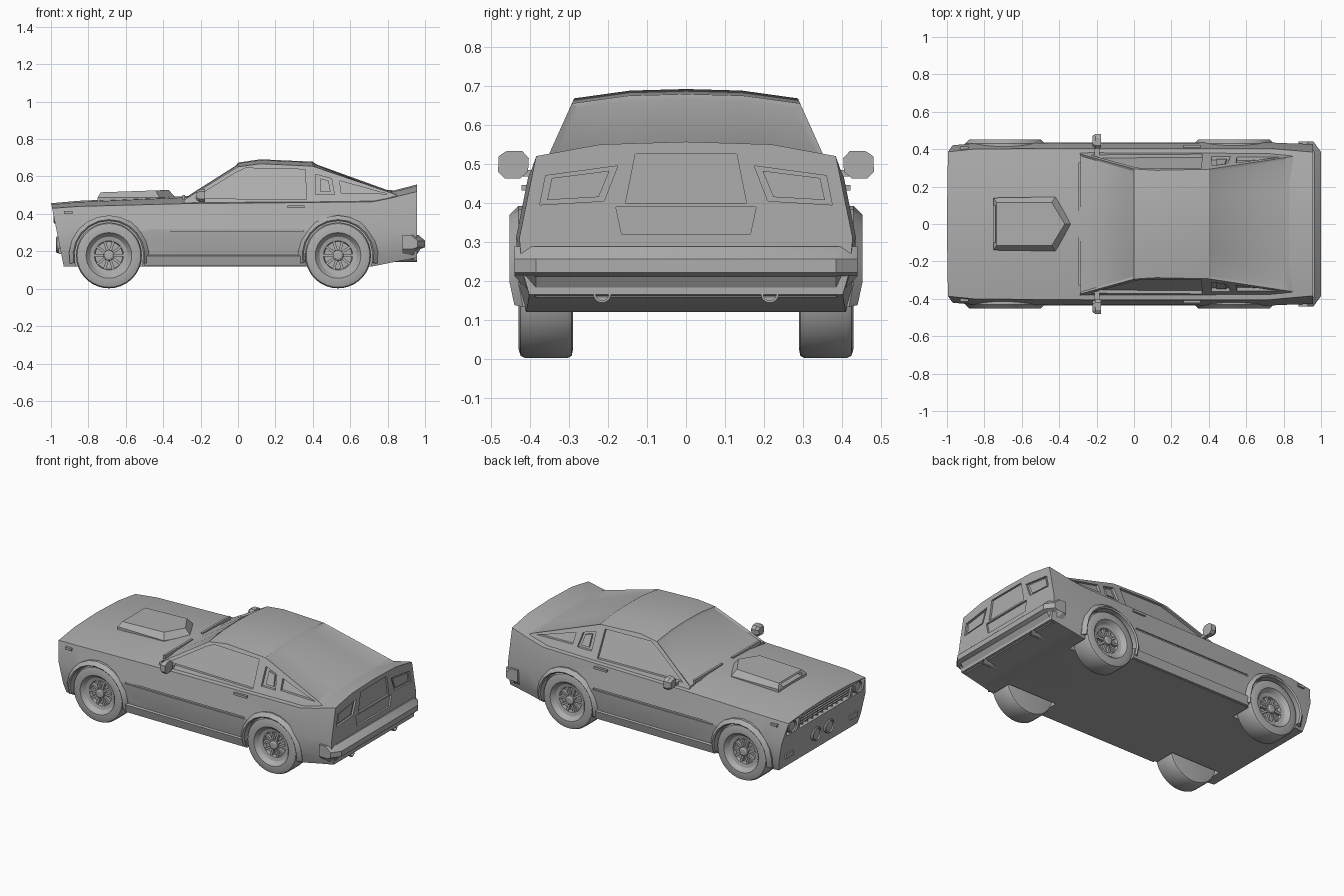
import bpy, bmesh
from math import sin, cos, pi, radians
from mathutils import Matrix, Vector

if "Cube" in bpy.data.objects:
    bpy.data.objects.remove(bpy.data.objects["Cube"])

paint = bpy.data.materials.new("plain_grey")
paint.use_nodes = True
GREY = (0.42, 0.42, 0.42, 1)
paint.diffuse_color = GREY
paint.node_tree.nodes["Principled BSDF"].inputs["Base Color"].default_value = GREY
SIDES = (("near", -1), ("far", 1))


def loft(name, rings):
    """Skin a list of equal closed rings and cap both ends."""
    bm = bmesh.new()
    loops = [[bm.verts.new(p) for p in ring] for ring in rings]
    n = len(loops[0])
    for a, b in zip(loops, loops[1:]):
        for i in range(n):
            j = (i + 1) % n
            bm.faces.new((a[i], a[j], b[j], b[i]))
    bm.faces.new(loops[0])
    bm.faces.new(loops[-1])
    bmesh.ops.recalc_face_normals(bm, faces=bm.faces)
    mesh = bpy.data.meshes.new(name)
    bm.to_mesh(mesh)
    bm.free()
    mesh.materials.append(paint)
    obj = bpy.data.objects.new(name, mesh)
    bpy.context.collection.objects.link(obj)
    return obj


def mirror_ring(half):
    """Close a half section that starts and ends on the centre line."""
    return half + [(x, -y, z) for x, y, z in half[-2:0:-1]]


def cut(target, cutter):
    cutter.hide_render = True
    mod = target.modifiers.new("cut", "BOOLEAN")
    mod.operation, mod.solver, mod.object = "DIFFERENCE", "EXACT", cutter
    bpy.context.view_layer.objects.active = target
    bpy.ops.object.modifier_apply(modifier=mod.name)
    bpy.data.objects.remove(cutter)


def box(name, x, y, z):
    return loft(name, [[(a, y[0], z[0]), (a, y[1], z[0]), (a, y[1], z[1]), (a, y[0], z[1])] for a in x])


def lathe(name, axis, centre, profile, n=24):
    """Rings of (radius, position) round the x or y axis."""
    c = Vector(centre)
    rings = []
    for r, d in profile:
        ring = []
        for k in range(n):
            u, v = r * cos(2 * pi * k / n), r * sin(2 * pi * k / n)
            ring.append(c + Vector((d, u, v) if axis == "x" else (u, d, v)))
        rings.append(ring)
    return loft(name, rings)


def inset_glass(obj, x0, x1, width):
    """Sink the upward faces between two stations."""
    bm = bmesh.new()
    bm.from_mesh(obj.data)
    bm.normal_update()
    glass = [f for f in bm.faces if x0 < f.calc_center_median().x < x1 and f.normal.z > 0.6]
    bmesh.ops.inset_region(bm, faces=glass, thickness=width, depth=-0.007)
    bm.to_mesh(obj.data)
    bm.free()


def nose_x(z):
    return -1 + (0.46 - z) * 0.2


def side_y(z):
    return 0.385 - (z - 0.45) * 0.45


# Lower body: x, bottom, width factor, shoulder y, shoulder z, centre z
stations = [(-1, .12, .965, .40, .43, .457), (-.85, .12, .99, .405, .44, .47),
            (-.28, .12, 1, .405, .455, .495), (.3, .12, 1, .405, .46, .49),
            (.72, .12, 1, .405, .465, .49), (.82, .14, .99, .40, .485, .522),
            (.957, .165, .98, .392, .52, .557)]
rings = []
for x, zb, w, ys, zs, zc in stations:
    half = [(0, zb), (.41 * w, zb), (.428 * w, zb + .06), (.436 * w, .31),
            (ys * w, zs), (.22, zc - .007), (0, zc)]
    rings.append(mirror_ring([(nose_x(z) if x == -1 else x, y, z) for y, z in half]))
body = loft("body", rings)

# Wheel openings and the groove along each flank
WHEELS = (("front", -.69), ("rear", .535))
for side, s in SIDES:
    for end, wx in WHEELS:
        cut(body, lathe("arch_cutter", "y", (wx, 0, .178), [(.186, s * .27), (.186, s * .6)], 32))
    cut(body, box("groove_cutter", (-.49, .35), (s * .427, s * .5), (.306, .318)))

# Recesses in the tail: two lamps, a centre panel and a plate panel
lamp = [(.375, .395), (.36, .47), (.175, .495), (.21, .405)]
panels = [[(s * y, z) for y, z in lamp] for _, s in SIDES]
panels.append([(-.13, .525), (.13, .525), (.155, .4), (-.155, .4)])
panels.append([(-.18, .39), (.18, .39), (.165, .32), (-.165, .32)])
for pts in panels:
    cut(body, loft("tail_cutter", [[(x, y, z) for y, z in pts] for x in (.945, 1.1)]))
for side, s in SIDES:
    small = [(s * (.28 + (y - .28) * .8), .445 + (z - .445) * .75) for y, z in lamp]
    loft(side + "_tail_lamp", [[(x, y, z) for y, z in small] for x in (.93, .951)])

# Recesses in the nose: grille and headlamps
for y0, y1 in ((-.255, .255), (-.385, -.275), (.275, .385)):
    pts = [(y0, .345), (y1, .345), (y1, .43), (y0, .43)]
    cut(body, loft("nose_cutter", [[(nose_x(z) + d, y, z) for y, z in pts] for d in (-.1, .035)]))
for i in range(4):
    z = .362 + i * .018
    box(f"grille_bar_{i}", (nose_x(z) + .012, nose_x(z) + .05), (-.255, .255), (z, z + .006))
for i in range(9):
    y = -.2 + i * .05
    box(f"grille_post_{i}", (-.962, -.94), (y - .003, y + .003), (.345, .43))
for side, s in SIDES:
    lathe(side + "_headlamp", "x", (nose_x(.388), s * .33, .388),
          [(.04, .05), (.04, .004), (.033, 0), (.03, .008), (.01, .002)])
    lathe(side + "_fog_lamp", "x", (nose_x(.235), s * .065, .235),
          [(.03, .03), (.043, .0), (.043, -.014), (.036, -.018), (.033, -.01)])
    box(side + "_front_indicator", (nose_x(.2) - .012, -.9), (s * .29, s * .36), (.185, .215))
    box(side + "_side_marker", (-.93, -.885), (s * .38, s * .415), (.4, .415))

# Cabin: x, roof edge z, roof centre z
roof = [(-.29, .474, .49), (0, .652, .674), (.12, .668, .692),
        (.4, .655, .679), (.82, .512, .527), (.9, .48, .5)]
rings = []
for x, ze, zc in roof:
    y = side_y(ze)
    rings.append(mirror_ring([(x, 0, .42), (x, side_y(.42), .42), (x, y, ze),
                              (x, y * .5, zc - .004), (x, 0, zc)]))
cabin = loft("cabin", rings)
inset_glass(cabin, -.28, -.01, .016)
inset_glass(cabin, .41, .81, .024)

# Side glass sunk into the sloping cabin sides
windows = [[(-.235, .484), (-.01, .622), (.04, .645), (.36, .638), (.365, .476)],
           [(.415, .505), (.415, .612), (.5, .588), (.515, .505)],
           [(.545, .577), (.55, .512), (.8, .507), (.765, .515)]]
for side, s in SIDES:
    for pts in windows:
        cut(cabin, loft("window_cutter", [[(x, s * (side_y(z) + d), z) for x, z in pts]
                                          for d in (-.017, .1)]))
    # Louvre inside the small quarter window
    loft(side + "_quarter_louvre", [[(x, s * (side_y(z) + d), z) for x, z in
         ((.44, .518), (.44, .59), (.485, .578), (.495, .518))] for d in (-.03, -.006)])
    box(side + "_wiper", (-.297, -.283), (s * .05, s * .33), (.478, .5))

# Bonnet scoop with an open front
base = [(-.75, -.14), (-.42, -.145), (-.335, 0), (-.42, .145), (-.75, .14)]
top = [(-.735, -.115), (-.44, -.115), (-.37, 0), (-.44, .115), (-.735, .115)]
scoop = loft("bonnet_scoop", [[(x, y, .46) for x, y in base], [(x, y, .488) for x, y in base],
                              [(x, y, .527 + (x + .4) * .035) for x, y in top]])
cut(scoop, box("scoop_cutter", (-.9, -.7), (-.1, .1), (.487, .506)))

# Rear bumper wrapped round the corners, with the valance below
profile = [(.88, .288), (.965, .288), (1, .256), (1, .222), (.975, .212), (.94, .157), (.88, .157)]
wrap = [(-.44, .04), (-.385, 0), (.385, 0), (.44, .04)]
loft("rear_bumper", [[(x - (d if x > .9 else 0), y, max(z, .157 + d * 1.4)) for x, z in profile]
                     for y, d in wrap])

# Mirrors, door handles, tail pipes
for side, s in SIDES:
    shell = [(.405, .48), (.425, .463), (.465, .463), (.482, .48),
             (.48, .52), (.46, .533), (.42, .533), (.403, .515)]
    loft(side + "_mirror", [[(x, s * (.443 + (y - .443) * k), .498 + (z - .498) * k) for y, z in shell]
                            for x, k in ((-.222, .7), (-.205, 1), (-.177, 1))])
    box(side + "_mirror_stalk", (-.21, -.185), (s * .36, s * .42), (.468, .485))
    box(side + "_door_handle", (.265, .355), (s * .39, s * .422), (.432, .446))
    lathe(side + "_tail_pipe", "x", (0, s * .215, .167),
          [(.023, .74), (.023, .957), (.017, .957), (.017, .94)], 16)
    # Sill strip between the wheels
    loft(side + "_sill", [[(x, s * y, z) for y, z in ((.39, .12), (.424, .122), (.437, .175), (.41, .192))]
                          for x in (-.5, .36)])

# Wheels and arch flares
tyre = [(.155, .29), (.17, .293), (.176, .305), (.176, .412), (.17, .424), (.15, .43), (.122, .43),
        (.116, .422), (.1, .405), (.078, .4), (.074, .38)]
for side, s in SIDES:
    for end, wx in WHEELS:
        tag = f"{side}_{end}"
        c = (wx, 0, .178)
        lathe(tag + "_wheel", "y", c, [(r, s * y) for r, y in tyre], 36)
        lathe(tag + "_hub", "y", c, [(.03, s * .37), (.028, s * .408), (.018, s * .414)], 16)
        for k in range(10):
            spoke = box(f"{tag}_spoke_{k}", (.02, .077), (s * .375, s * .398), (-.007, .007))
            spoke.data.transform(Matrix.Translation(c) @ Matrix.Rotation(k * pi / 5, 4, "Y"))
        flare = []
        for k in range(13):
            a = radians(-12 + k * 17)
            lip = [(.184, .4), (.184, .444), (.192, .452), (.214, .43), (.214, .4)]
            low = .012 if k in (0, 12) else 0
            flare.append([(wx + r * cos(a), s * (y - low), .178 + r * sin(a)) for r, y in lip])
        loft(tag + "_arch_flare", flare)

# Smooth shading with sharp edges kept
bpy.ops.object.select_all(action="DESELECT")
for obj in bpy.context.collection.objects:
    if obj.type == "MESH":
        obj.select_set(True)
        bpy.context.view_layer.objects.active = obj
bpy.ops.object.shade_smooth_by_angle(angle=radians(28))
